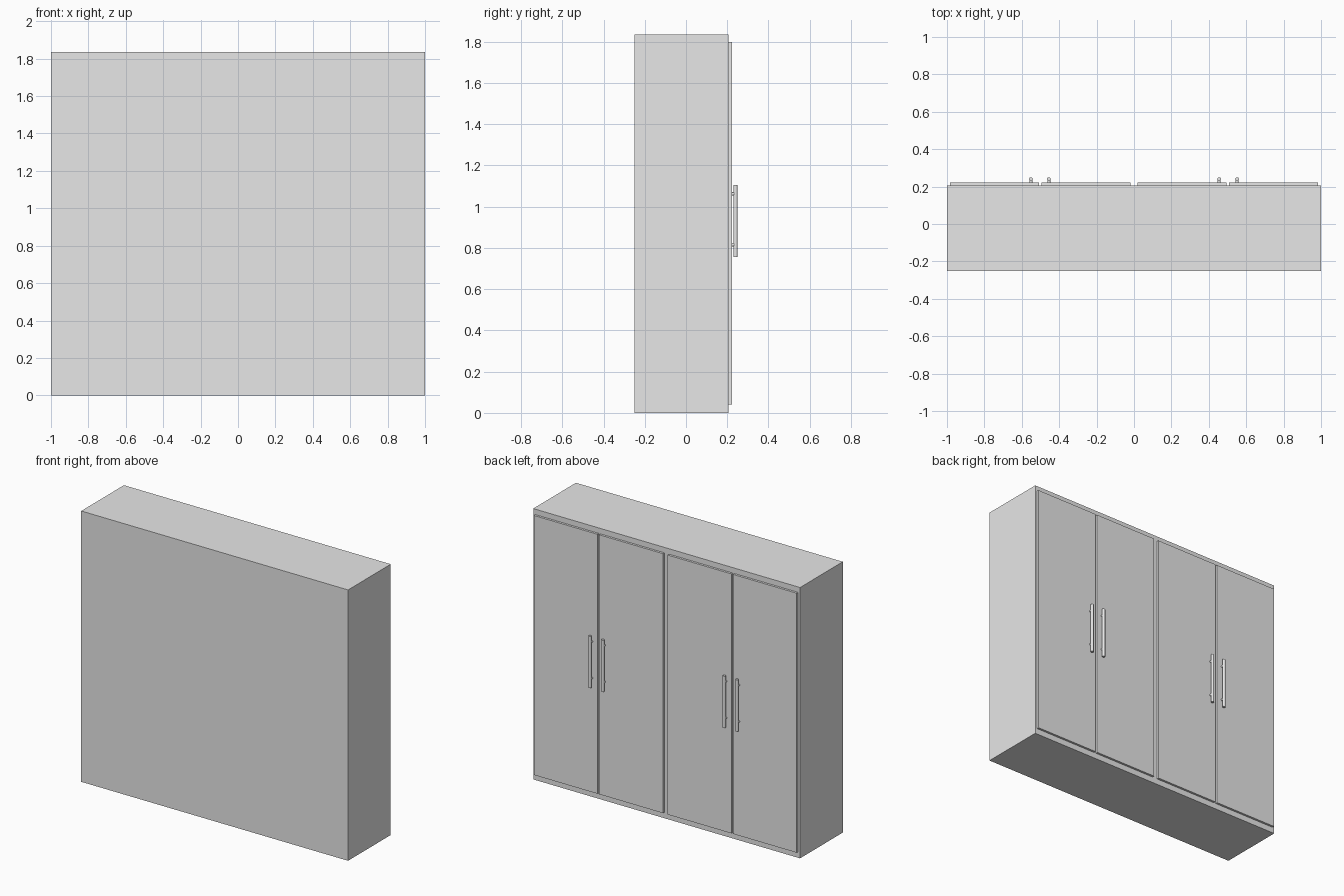
import bpy
from math import radians
from mathutils import Vector

cube = bpy.data.objects.get("Cube")
if cube:
    bpy.data.objects.remove(cube, do_unlink=True)

# One plain grey for the whole cabinet
grey = bpy.data.materials.new("light_grey")
grey.use_nodes = True
grey.diffuse_color = (0.8, 0.8, 0.8, 1)
grey.node_tree.nodes["Principled BSDF"].inputs["Base Color"].default_value = (0.8, 0.8, 0.8, 1)


def box(name, low, high):
    low, high = Vector(low), Vector(high)
    bpy.ops.mesh.primitive_cube_add(size=1, location=(low + high) / 2)
    obj = bpy.context.object
    obj.name = name
    obj.scale = high - low
    bpy.ops.object.transform_apply(location=False, rotation=False, scale=True)
    obj.data.materials.append(grey)


def rod(name, start, end, radius):
    start, end = Vector(start), Vector(end)
    axis = end - start
    bpy.ops.mesh.primitive_cylinder_add(
        vertices=24, radius=radius, depth=axis.length, location=(start + end) / 2,
        rotation=axis.to_track_quat("Z", "Y").to_euler())
    obj = bpy.context.object
    obj.name = name
    obj.data.materials.append(grey)
    bpy.ops.object.shade_smooth_by_angle(angle=radians(40))


HEIGHT = 1.835
BODY_Y, DOOR_Y, BAR_Y = 0.207, 0.222, 0.24

# Cabinet body
box("cabinet_body", (-1, -0.25, 0), (1, BODY_Y, HEIGHT))

# Two pairs of doors, each door with a bar handle beside the pair's centre gap
for side, sign in (("left", 1), ("right", -1)):
    for place, inner, outer, handle_x in (("inner", 0.018, 0.495, 0.455),
                                          ("outer", 0.507, 0.985, 0.551)):
        tag = f"{side}_{place}"
        x0, x1 = sorted((sign * inner, sign * outer))
        box(f"{tag}_door", (x0, BODY_Y, 0.04), (x1, DOOR_Y, 1.798))
        x = sign * handle_x
        rod(f"{tag}_handle_bar", (x, BAR_Y, 0.755), (x, BAR_Y, 1.105), 0.01)
        for level, z in (("lower", 0.815), ("upper", 1.062)):
            rod(f"{tag}_{level}_handle_post", (x, DOOR_Y - 0.005, z), (x, BAR_Y, z), 0.008)
